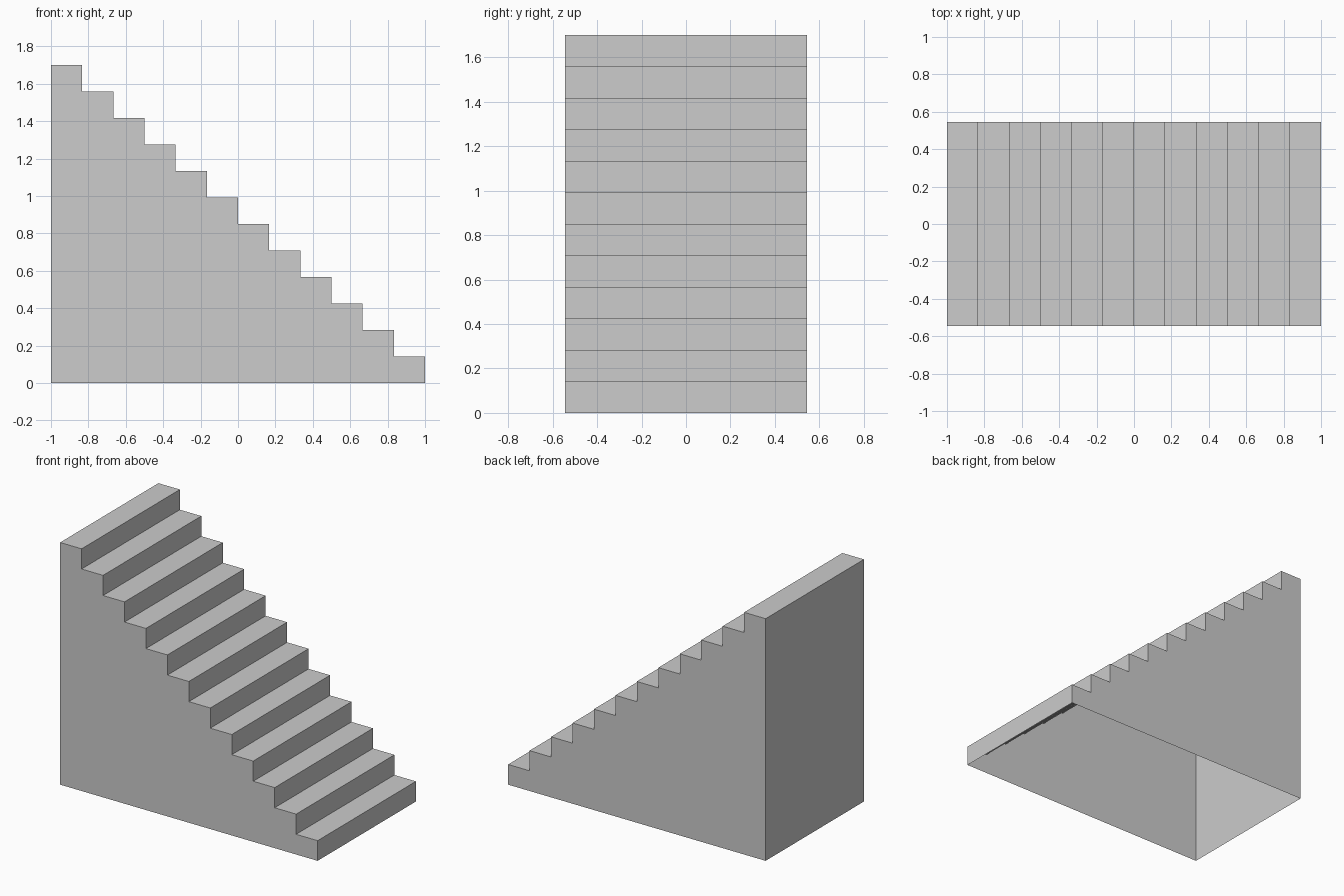
import bpy
import bmesh

cube = bpy.data.objects.get("Cube")
if cube:
    bpy.data.objects.remove(cube, do_unlink=True)

STEPS = 12
LENGTH, HEIGHT, HALF_WIDTH = 2.0, 1.70, 0.545
TREAD, RISER = LENGTH / STEPS, HEIGHT / STEPS

# Plain grey material
grey = bpy.data.materials.new("light grey")
grey.use_nodes = True
colour = (0.604, 0.604, 0.604, 1.0)
grey.diffuse_color = colour
grey.node_tree.nodes["Principled BSDF"].inputs["Base Color"].default_value = colour

# Side outline: up the steps from the foot, then down the tall back
outline = [(LENGTH / 2, 0)]
for i in range(STEPS):
    x = LENGTH / 2 - i * TREAD
    z = (i + 1) * RISER
    outline += [(x, z), (x - TREAD, z)]
outline.append((-LENGTH / 2, 0))

bm = bmesh.new()
front = [bm.verts.new((x, -HALF_WIDTH, z)) for x, z in outline]
back = [bm.verts.new((x, HALF_WIDTH, z)) for x, z in outline]

# Side walls
bm.faces.new(front)
bm.faces.new(back[::-1])

# Risers, treads and tall end wall; the underside stays open
for i in range(len(outline) - 1):
    bm.faces.new((front[i], back[i], back[i + 1], front[i + 1]))

bmesh.ops.recalc_face_normals(bm, faces=bm.faces)
bm.normal_update()
# Make sure the shell faces outwards
top = max(bm.faces, key=lambda f: f.calc_center_median().z)
if top.normal.z < 0:
    bmesh.ops.reverse_faces(bm, faces=bm.faces)

mesh = bpy.data.meshes.new("staircase")
bm.to_mesh(mesh)
bm.free()
mesh.materials.append(grey)
staircase = bpy.data.objects.new("staircase", mesh)
bpy.context.collection.objects.link(staircase)
